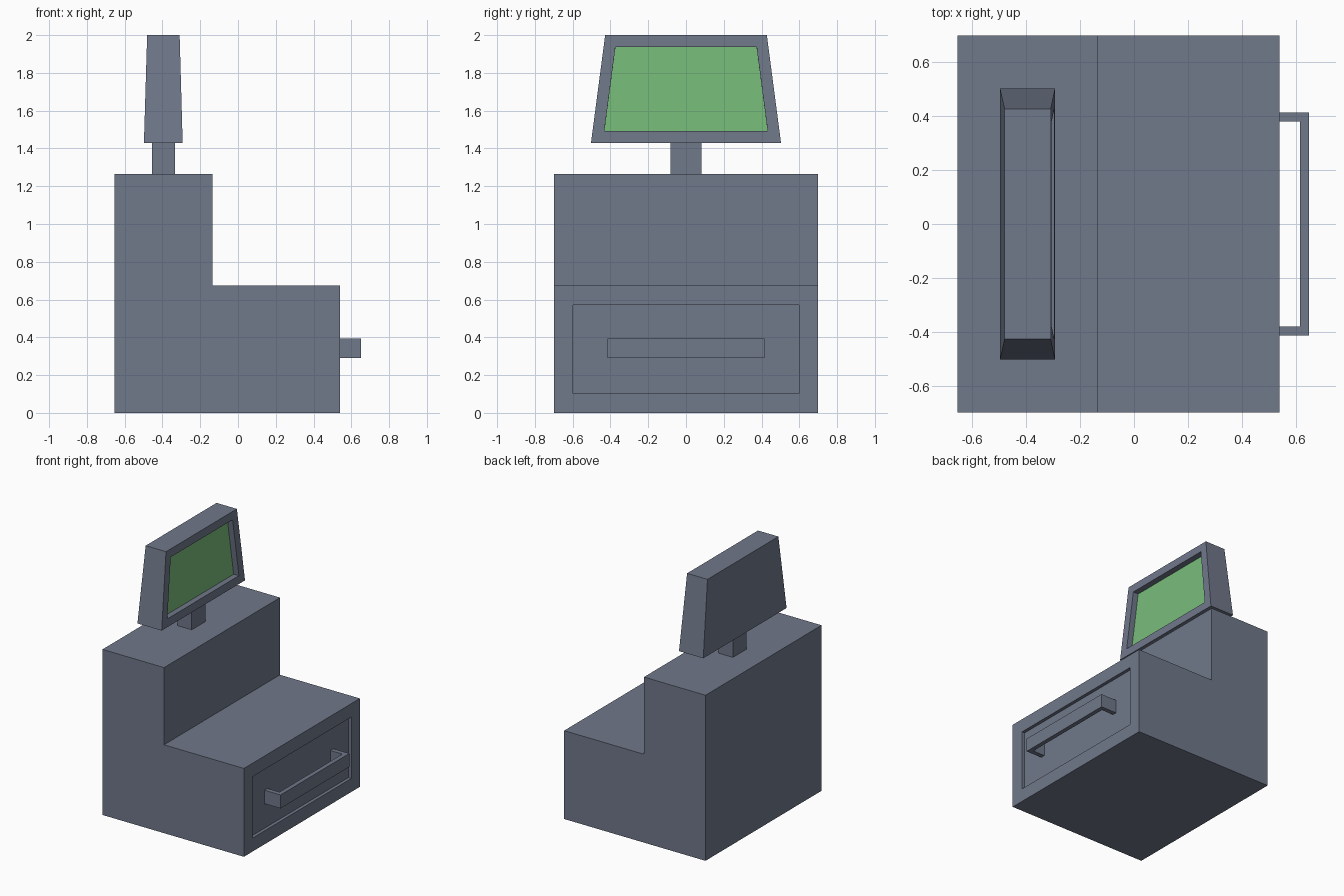
import bpy, bmesh
from mathutils import Vector

if "Cube" in bpy.data.objects:
    bpy.data.objects.remove(bpy.data.objects["Cube"])


def material(name, rgb):
    m = bpy.data.materials.new(name)
    m.diffuse_color = (*rgb, 1)
    m.use_nodes = True
    m.node_tree.nodes["Principled BSDF"].inputs["Base Color"].default_value = m.diffuse_color
    return m


GREY = material("slate_grey", (0.162, 0.188, 0.254))
GREEN = material("screen_green", (0.188, 0.503, 0.195))


def finish(bm, name):
    me = bpy.data.meshes.new(name)
    bm.to_mesh(me)
    bm.free()
    me.materials.append(GREY)
    me.materials.append(GREEN)
    ob = bpy.data.objects.new(name, me)
    bpy.context.collection.objects.link(ob)


def prism(points, sweep):
    """Extrude a flat outline along a vector."""
    bm = bmesh.new()
    face = bm.faces.new([bm.verts.new(p) for p in points])
    ext = bmesh.ops.extrude_face_region(bm, geom=[face])["geom"]
    bmesh.ops.translate(bm, vec=Vector(sweep),
                        verts=[v for v in ext if isinstance(v, bmesh.types.BMVert)])
    bmesh.ops.recalc_face_normals(bm, faces=bm.faces)
    return bm


def tapered_box(bottom, top):
    """Box from (x0, x1, half_y, z) at the bottom and at the top."""
    bm = bmesh.new()
    bmesh.ops.create_cube(bm, size=2)
    for v in bm.verts:
        x0, x1, hy, z = top if v.co.z > 0 else bottom
        v.co = (x1 if v.co.x > 0 else x0, hy if v.co.y > 0 else -hy, z)
    bm.normal_update()
    return bm


def recess(bm, border, depth):
    """Sink a panel into the face furthest along +x and return the panel."""
    face = max(bm.faces, key=lambda f: f.calc_center_median().x)
    bmesh.ops.inset_region(bm, faces=[face], thickness=border, use_even_offset=True)
    bm.normal_update()
    bmesh.ops.inset_region(bm, faces=[face], thickness=0, depth=-depth)
    return face


# Stepped body with sunken drawer front
outline = [(-0.655, 0), (0.54, 0), (0.54, 0.675), (-0.135, 0.675),
           (-0.135, 1.265), (-0.655, 1.265)]
bm = prism([(x, -0.7, z) for x, z in outline], (0, 1.4, 0))
recess(bm, 0.103, 0.025)
finish(bm, "register_body")

# Drawer handle: U-shaped bar
outline = [(0.515, -0.415), (0.65, -0.415), (0.65, 0.415), (0.515, 0.415),
           (0.515, 0.38), (0.617, 0.38), (0.617, -0.38), (0.515, -0.38)]
finish(prism([(x, y, 0.29) for x, y in outline], (0, 0, 0.103)), "drawer_handle")

# Screen neck
finish(tapered_box((-0.455, -0.333, 0.083, 1.265), (-0.455, -0.333, 0.083, 1.43)),
       "screen_neck")

# Tapered monitor with sunken green screen
bm = tapered_box((-0.498, -0.293, 0.503, 1.43), (-0.481, -0.309, 0.428, 2.0))
recess(bm, 0.062, 0.045).material_index = 1
finish(bm, "monitor")
